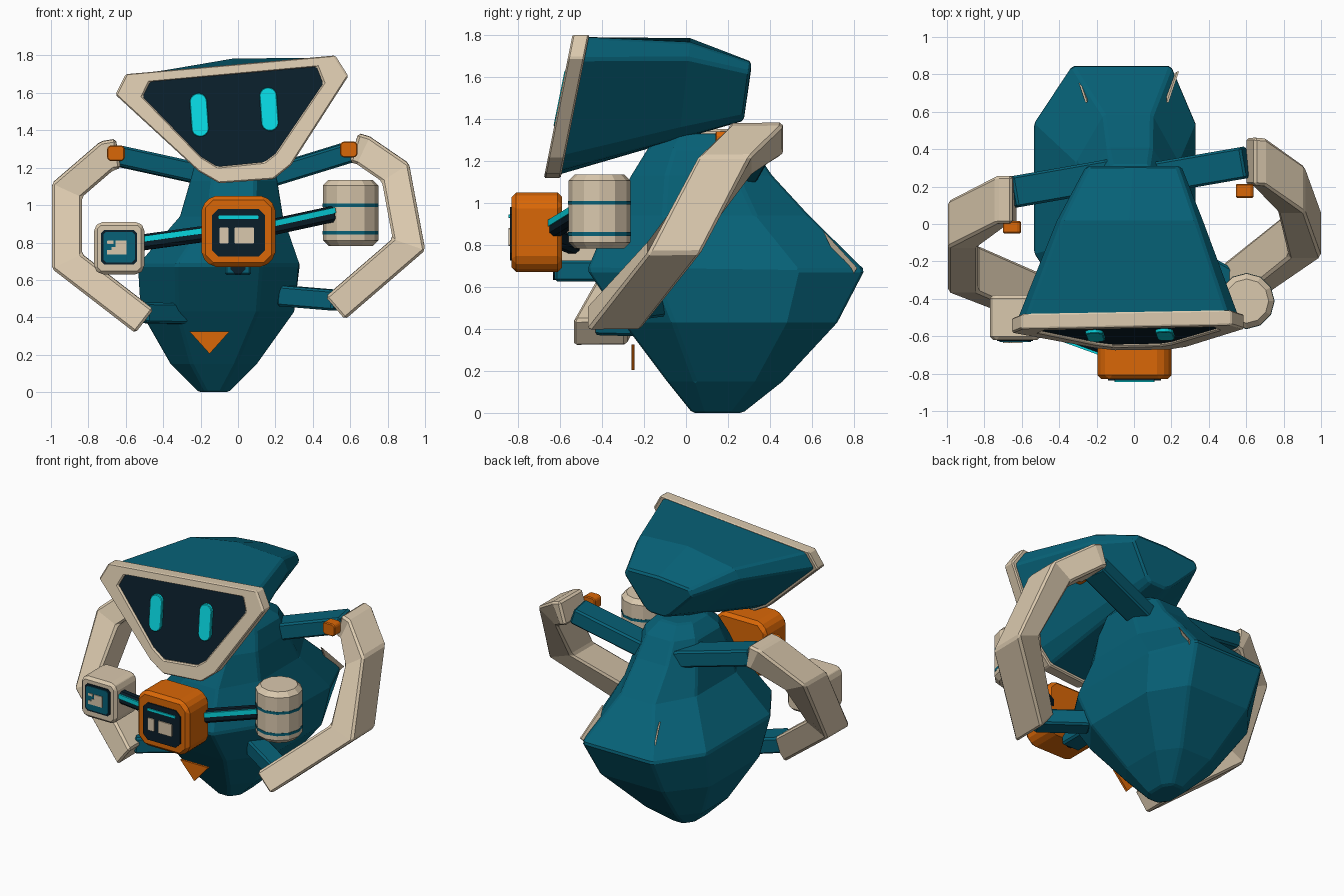
import bpy, bmesh, math
from mathutils import Vector as V

if "Cube" in bpy.data.objects:
    bpy.data.objects.remove(bpy.data.objects["Cube"])


def material(name, col):
    m = bpy.data.materials.new(name)
    m.diffuse_color = (*col, 1)
    m.use_nodes = True
    m.node_tree.nodes["Principled BSDF"].inputs["Base Color"].default_value = m.diffuse_color
    return m


TEAL = material("teal", (0.002, 0.120, 0.185))
TAN = material("tan", (0.70, 0.58, 0.42))
ORANGE = material("orange", (0.70, 0.136, 0.002))
NAVY = material("navy", (0.003, 0.013, 0.023))
CYAN = material("cyan", (0.002, 0.67, 0.74))


def loft(name, rings, mat, bevel=0.0, close=False):
    """Skin a list of equal-length rings; cap the ends or close into a loop."""
    bm = bmesh.new()
    loops = [[bm.verts.new(p) for p in r] for r in rings]
    pairs = list(zip(loops, loops[1:]))
    if close:
        pairs.append((loops[-1], loops[0]))
    else:
        bm.faces.new(loops[0])
        bm.faces.new(loops[-1])
    n = len(loops[0])
    for a, b in pairs:
        for i in range(n):
            j = (i + 1) % n
            bm.faces.new((a[i], a[j], b[j], b[i]))
    bmesh.ops.recalc_face_normals(bm, faces=bm.faces)
    me = bpy.data.meshes.new(name)
    bm.to_mesh(me)
    bm.free()
    me.materials.append(mat)
    ob = bpy.data.objects.new(name, me)
    bpy.context.collection.objects.link(ob)
    if bevel:
        mod = ob.modifiers.new("bevel", "BEVEL")
        mod.width, mod.segments, mod.limit_method = bevel, 1, "ANGLE"
    return ob


def octagon(x0, x1, y0, y1, cx, cy=None, back_right=None):
    """Rectangle with cut corners; one corner may be cut less in x."""
    cy = cx if cy is None else cy
    br = cx if back_right is None else back_right
    return [(x0 + cx, y0), (x1 - cx, y0), (x1, y0 + cy), (x1, y1 - cy),
            (x1 - br, y1), (x0 + cx, y1), (x0, y1 - cy), (x0, y0 + cy)]


def prism(name, pts, y0, y1, mat, bevel=0.0):
    """Outline in x and z, extruded along y."""
    return loft(name, [[(x, y, z) for x, z in pts] for y in (y0, y1)], mat, bevel)


def bar(name, p, q, depth, height, mat, bevel=0.012):
    """Rectangular bar between two points."""
    p, q = V(p), V(q)
    t = (q - p).normalized()
    s = t.cross(V((0, 0, 1))).normalized() * depth / 2
    u = s.cross(t).normalized() * height / 2
    return loft(name, [[c + s + u, c + s - u, c - s - u, c - s + u] for c in (p, q)], mat, bevel)


def bent_arm(name, path, depth, width):
    """Flat band swept along a bent path with mitred corners."""
    path = [V(p) for p in path]
    d = V((0, 1, 0.01)) * depth / 2
    flat = [V((b.x - a.x, 0, b.z - a.z)).normalized() for a, b in zip(path, path[1:])]
    rings = []
    for i, p in enumerate(path):
        a, b = flat[max(i - 1, 0)], flat[min(i, len(flat) - 1)]
        t = (a + b).normalized()
        s = V((t.z, 0, -t.x)) * width / 2 / t.dot(a)
        rings.append([p + s + d, p + s - d, p - s - d, p - s + d])
    return loft(name, rings, TAN, 0.014)


# Body: cut-corner rings (z, x0, x1, y0, y1, corner cut, back right cut)
body = [(0.0, -0.21, -0.05, 0.03, 0.27, .25, .25), (0.15, -0.36, 0.10, -0.09, 0.46, .24, .22),
        (0.43, -0.52, 0.30, -0.30, 0.72, .235, .18), (0.68, -0.535, 0.33, -0.47, 0.85, .235, .15),
        (0.94, -0.31, 0.24, -0.36, 0.585, .27, .26), (1.13, -0.255, 0.21, -0.26, 0.41, .25, .25),
        (1.26, -0.22, 0.18, -0.18, 0.32, .25, .25), (1.33, -0.14, 0.11, -0.10, 0.21, .25, .25)]
loft("body", [[(x, y, z) for x, y in octagon(x0, x1, y0, y1, c * (x1 - x0), c * (y1 - y0), b * (x1 - x0))]
              for z, x0, x1, y0, y1, c, b in body], TEAL, 0.012)

# Head: face outline, then shell tapering to the back
outer = [(-.60, 1.70), (-.655, 1.59), (-.21, 1.18), (-.10, 1.117), (.19, 1.138),
         (.285, 1.215), (.59, 1.69), (.52, 1.80), (-.04, 1.75)]
inner = [(-.47, 1.66), (-.51, 1.58), (-.20, 1.26), (-.11, 1.205), (.14, 1.23),
         (.20, 1.275), (.455, 1.65), (.42, 1.74), (-.025, 1.70)]


def face_y(z):
    return -0.54 - (1.80 - z) * 0.2


def on_face(pts, off):
    return [(x, face_y(z) + off, z) for x, z in pts]


def shell(cx, sx, z0, z1, y0, y1, roll, dome):
    out = []
    for i, (x, z) in enumerate(outer):
        f = (z - 1.13 - 0.09 * (x + 0.04)) / 0.62
        lift = dome if i == 8 else 0
        out.append((cx + sx * (x + 0.03), y0 + (y1 - y0) * f, z0 + (z1 - z0) * f + roll * x * sx + lift))
    return out


small = [(x * 0.97 - 0.001, 1.47 + (z - 1.47) * 0.97) for x, z in outer]
loft("head_shell", [on_face(small, 0.05), shell(-0.02, 0.64, 1.31, 1.745, -0.03, 0.02, 0.06, 0.04),
                    shell(0.0, 0.42, 1.395, 1.66, 0.275, 0.312, 0.04, 0.012)], TEAL, 0.012)
loft("face_frame", [on_face(outer, 0.08), on_face(outer, 0.0),
                    on_face(inner, 0.0), on_face(inner, 0.08)], TAN, 0.008, close=True)
loft("visor", [on_face(inner, 0.07), on_face(inner, 0.015)], NAVY)

# Eyes: tilted capsules standing just off the visor
for side, ex, ez in (("left", -0.207, 1.482), ("right", 0.166, 1.513)):
    cap = []
    for k in range(16):
        a = 2 * math.pi * (k + 0.5) / 16
        x, z = 0.047 * math.cos(a), 0.047 * math.sin(a) + math.copysign(0.07, math.sin(a))
        cap.append((ex + x - 0.07 * z, ez + z + 0.07 * x))
    loft(side + "_eye", [on_face(cap, 0.02), on_face(cap, -0.004)], CYAN, 0.004)

# Shoulder and hip struts
bar("left_shoulder_strut", (-0.08, 0.27, 1.14), (-0.65, 0.17, 1.265), 0.17, 0.11, TEAL)
bar("right_shoulder_strut", (0.08, 0.24, 1.125), (0.60, 0.33, 1.285), 0.17, 0.11, TEAL)
bar("left_hip_strut", (-0.31, -0.20, 0.42), (-0.53, -0.38, 0.425), 0.15, 0.11, TEAL)
bar("right_hip_strut", (0.24, -0.15, 0.515), (0.54, -0.32, 0.49), 0.13, 0.11, TEAL)

# Bent side arms
bent_arm("left_arm", [(-0.64, 0.13, 1.275), (-0.70, 0.13, 1.265), (-0.915, 0.0, 1.08),
                      (-0.915, -0.24, 0.70), (-0.50, -0.41, 0.38)], 0.255, 0.16)
bent_arm("right_arm", [(0.62, 0.335, 1.308), (0.67, 0.33, 1.293), (0.842, 0.185, 1.175),
                       (0.914, -0.055, 0.79), (0.52, -0.345, 0.45)], 0.255, 0.16)

# Orange shoulder lamps and belly marker
prism("left_lamp", octagon(-0.70, -0.605, 1.235, 1.32, 0.015), -0.05, 0.015, ORANGE, 0.006)
prism("right_lamp", octagon(0.545, 0.64, 1.255, 1.34, 0.015), 0.14, 0.215, ORANGE, 0.006)
prism("belly_marker", [(-0.26, 0.325), (-0.045, 0.325), (-0.152, 0.205)], -0.26, -0.245, ORANGE)

# Thin fins, mostly sunk into the back corners
for side, s, shift in (("left", -1, -0.025), ("right", 1, -0.05)):
    def fin(o):
        pts = [(0.28, 0.815, 0.69), (0.225, 0.65, 0.87), (0.22, 0.77, 0.62)]
        return [(s * (x + o) + shift, y, z) for x, y, z in pts]
    loft(side + "_back_fin", [fin(0), fin(0.01)], TAN)

# Chest box with its mount, screen and readout
bar("box_mount", (0, -0.625, 0.675), (0, -0.38, 0.675), 0.14, 0.10, TEAL)
prism("mount_clip", octagon(-0.04, 0.04, 0.632, 0.70, 0.025), -0.632, -0.58, NAVY)
prism("chest_box", octagon(-0.195, 0.20, 0.67, 1.05, 0.055), -0.83, -0.59, ORANGE, 0.022)
prism("box_screen", octagon(-0.14, 0.145, 0.725, 0.98, 0.035), -0.838, -0.829, NAVY)
prism("screen_line", octagon(-0.105, 0.11, 0.927, 0.945, 0.004), -0.845, -0.837, CYAN)
for name, x0, x1 in (("screen_block_small", -0.10, -0.05), ("screen_block_large", -0.02, 0.085)):
    prism(name, octagon(x0, x1, 0.795, 0.88, 0.004), -0.845, -0.837, TAN)

# Connecting rods with bright strips
for side, p, q in (("left", (-0.15, -0.67, 0.85), (-0.55, -0.525, 0.795)),
                   ("right", (0.15, -0.63, 0.875), (0.52, -0.50, 0.955))):
    bar(side + "_rod", p, q, 0.07, 0.085, NAVY, 0.018)
    shift = V((0, -0.038, 0.018))
    bar(side + "_rod_strip", V(p) + shift, V(q) + shift, 0.012, 0.03, CYAN, 0)

# Left module with its panel and plug icon
prism("left_module", octagon(-0.77, -0.50, 0.63, 0.91, 0.03), -0.62, -0.38, TAN, 0.018)
prism("module_panel_edge", octagon(-0.732, -0.54, 0.682, 0.868, 0.018), -0.625, -0.619, NAVY)
prism("module_panel", octagon(-0.72, -0.552, 0.694, 0.856, 0.014), -0.63, -0.624, TEAL)
prism("plug_icon", [(-0.70, 0.735), (-0.595, 0.735), (-0.595, 0.81), (-0.655, 0.81),
                    (-0.655, 0.775), (-0.675, 0.775), (-0.675, 0.76), (-0.70, 0.76)],
      -0.635, -0.629, TAN)
prism("plug_prong", octagon(-0.70, -0.665, 0.793, 0.81, 0.002), -0.635, -0.629, TAN)


# Right canister with two bands
def circle(r, z):
    return [(0.602 + r * math.cos(math.tau * k / 12), -0.412 + r * math.sin(math.tau * k / 12), z)
            for k in range(12)]


loft("canister", [circle(0.118, 0.782), circle(0.148, 0.812), circle(0.148, 1.105),
                  circle(0.118, 1.135)], TAN)
for name, z in (("lower_band", 0.852), ("upper_band", 1.0)):
    loft(name, [circle(0.150, z - 0.009), circle(0.150, z + 0.009)], TEAL)
